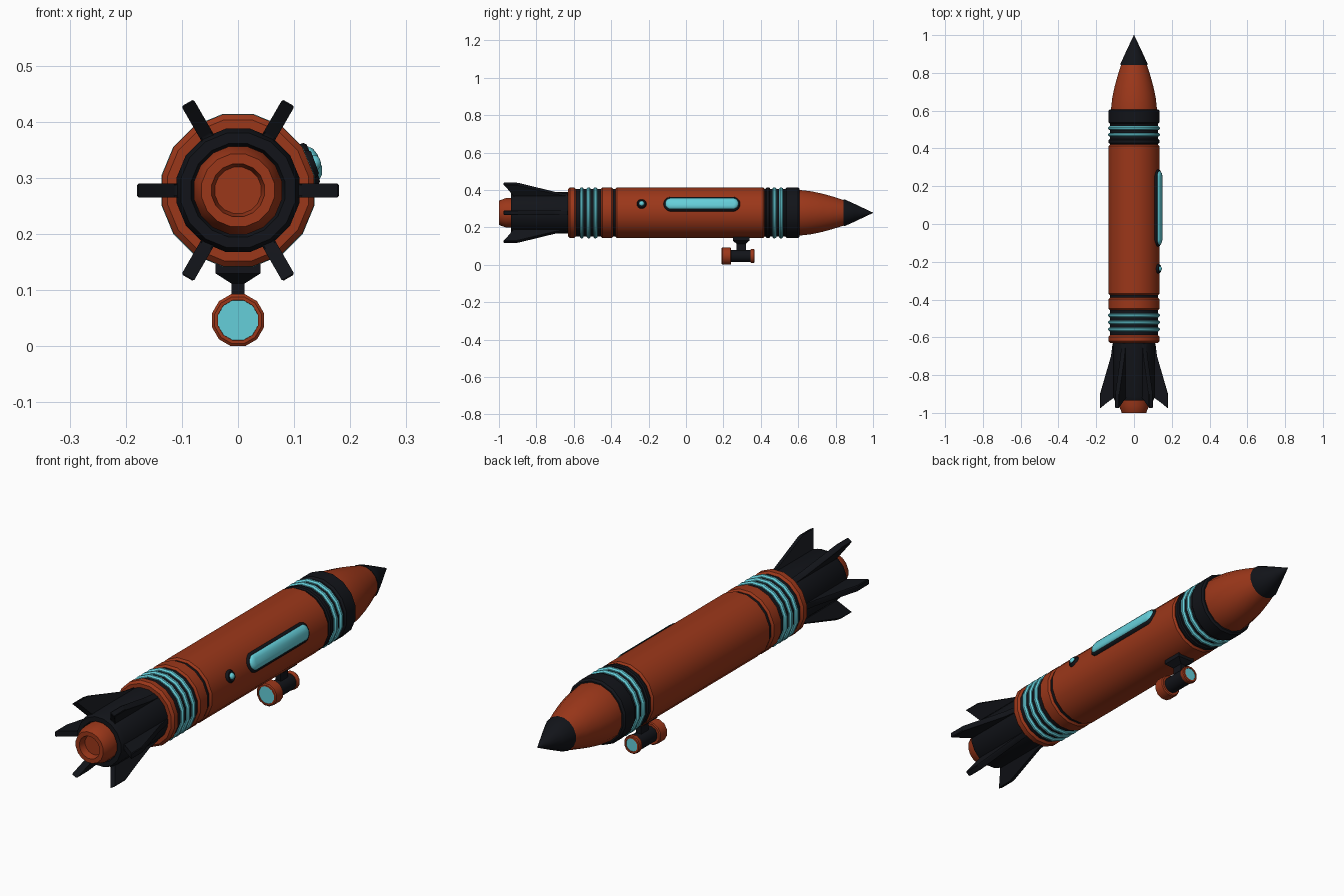
import bpy, bmesh, math
from mathutils import Matrix, Vector

if "Cube" in bpy.data.objects:
    bpy.data.objects.remove(bpy.data.objects["Cube"])

AXIS_Z = 0.278
N = 16


def material(name, rgb):
    m = bpy.data.materials.new(name)
    m.diffuse_color = (*rgb, 1)
    m.use_nodes = True
    m.node_tree.nodes["Principled BSDF"].inputs["Base Color"].default_value = m.diffuse_color
    return m


RUST = material("rust", (0.33, 0.038, 0.01))
BLACK = material("black", (0.006, 0.007, 0.01))
CYAN = material("cyan", (0.13, 0.62, 0.70))


def finish(name, bm, mat, angle=35):
    bmesh.ops.remove_doubles(bm, verts=bm.verts, dist=1e-5)
    bmesh.ops.recalc_face_normals(bm, faces=bm.faces)
    me = bpy.data.meshes.new(name)
    bm.to_mesh(me)
    bm.free()
    me.materials.append(mat)
    ob = bpy.data.objects.new(name, me)
    bpy.context.collection.objects.link(ob)
    bpy.ops.object.select_all(action='DESELECT')
    ob.select_set(True)
    bpy.context.view_layer.objects.active = ob
    bpy.ops.object.shade_smooth_by_angle(angle=math.radians(angle))
    return ob


def loft(bm, rings):
    """Skin a list of equal-length point rings and cap both ends."""
    vs = [[bm.verts.new(p) for p in r] for r in rings]
    for a, b in zip(vs, vs[1:]):
        for i in range(len(a)):
            j = (i + 1) % len(a)
            bm.faces.new((a[i], a[j], b[j], b[i]))
    bm.faces.new(vs[0])
    bm.faces.new(vs[-1])


def lathe(name, profile, mat, z=AXIS_Z, n=N):
    """Revolve (y, radius) points about an axis along y."""
    bm = bmesh.new()
    turns = [2 * math.pi * (i + 0.5) / n for i in range(n)]
    loft(bm, [[(r * math.cos(a), y, z + r * math.sin(a)) for a in turns] for y, r in profile])
    return finish(name, bm, mat)


def band(name, y0, y1, r, mat, b=0.008, **kw):
    """Cylinder with bevelled rims."""
    return lathe(name, [(y0, r - b), (y0 + b, r), (y1 - b, r), (y1, r - b)], mat, **kw)


# Hull
band("main_hull", -0.377, 0.42, 0.138, RUST)
band("hull_groove", -0.40, -0.36, 0.129, BLACK, b=0.002)
band("rear_collar", -0.455, -0.39, 0.138, RUST)
band("rear_core", -0.60, -0.44, 0.129, BLACK, b=0.002)
band("rear_rim", -0.63, -0.587, 0.138, RUST, b=0.01)
band("front_core", 0.41, 0.55, 0.129, BLACK, b=0.002)
band("front_rear_ring", 0.425, 0.45, 0.137, BLACK, b=0.005)
band("front_collar", 0.53, 0.607, 0.138, BLACK)
for i, y in enumerate((-0.558, -0.521, -0.484, 0.473, 0.508)):
    band(f"glow_ring_{i}", y - 0.010, y + 0.010, 0.139, CYAN, b=0.006)

# Nose
lathe("nose", [(0.59, 0.124), (0.61, 0.124), (0.67, 0.117), (0.73, 0.104),
               (0.79, 0.087), (0.85, 0.067)], RUST)
lathe("nose_tip", [(0.843, 0.066), (0.843, 0.072), (0.85, 0.072), (0.90, 0.049),
                   (0.95, 0.025), (1.0, 0.001)], BLACK)

# Tail and nozzle
lathe("tail", [(-0.61, 0.112), (-0.915, 0.112), (-0.935, 0.104), (-0.935, 0.085),
               (-0.92, 0.08)], BLACK)
lathe("nozzle", [(-0.91, 0.08), (-0.962, 0.08), (-0.99, 0.07), (-1.0, 0.066),
                 (-1.0, 0.048), (-0.97, 0.042)], RUST)

# Six swept fins
FIN = [(-0.63, 0.09), (-0.63, 0.113), (-0.70, 0.122), (-0.90, 0.18), (-0.977, 0.18),
       (-0.92, 0.112), (-0.92, 0.09)]
for k in range(6):
    bm = bmesh.new()
    loft(bm, [[(r, y, t) for y, r in FIN] for t in (-0.0125, 0.0125)])
    bmesh.ops.bevel(bm, geom=bm.edges[:], offset=0.003, segments=1, affect='EDGES')
    bm.transform(Matrix.Translation((0, 0, AXIS_Z)) @ Matrix.Rotation(k * math.pi / 3, 4, 'Y'))
    finish(f"fin_{k}", bm, BLACK, 25)


# Window and port on the right flank: stacked stadium outlines
def flank_pad(name, y, half, layers, mat, tilt=20):
    """layers are (outline radius, distance from hull axis)."""
    bm = bmesh.new()
    rings = []
    for w, h in layers:
        ring = []
        for i in range(24):
            a = 2 * math.pi * (i + 0.5) / 24
            ring.append((h, y + w * math.cos(a) + math.copysign(half, math.cos(a)),
                         w * math.sin(a)))
        rings.append(ring)
    loft(bm, rings)
    bm.transform(Matrix.Translation((0, 0, AXIS_Z)) @
                 Matrix.Rotation(-math.radians(tilt), 4, 'Y'))
    finish(name, bm, mat, 50)


flank_pad("window_frame", 0.085, 0.165, [(0.04, 0.12), (0.04, 0.138), (0.035, 0.143),
                                         (0.028, 0.143)], BLACK)
flank_pad("window_glass", 0.085, 0.165, [(0.031, 0.13), (0.031, 0.144), (0.024, 0.151),
                                         (0.012, 0.155)], CYAN)
flank_pad("port_frame", -0.237, 0, [(0.026, 0.12), (0.026, 0.139), (0.021, 0.146),
                                    (0.014, 0.146)], BLACK)
flank_pad("port_glass", -0.237, 0, [(0.014, 0.13), (0.014, 0.147), (0.010, 0.153),
                                    (0.004, 0.156)], CYAN)

# Scope hanging below
SZ = 0.0465
lathe("scope_hood", [(0.20, 0.036), (0.19, 0.037), (0.19, 0.043), (0.194, 0.048),
                     (0.237, 0.048), (0.241, 0.044)], RUST, SZ, 12)
lathe("scope_rear_lens", [(0.193, 0.037), (0.21, 0.037)], CYAN, SZ, 12)
band("scope_tube", 0.23, 0.355, 0.034, BLACK, b=0.003, z=SZ, n=12)
lathe("scope_front_ring", [(0.345, 0.036), (0.348, 0.038), (0.363, 0.038), (0.367, 0.035),
                           (0.367, 0.028), (0.36, 0.027)], RUST, SZ, 12)
lathe("scope_front_lens", [(0.35, 0.028), (0.364, 0.028)], CYAN, SZ, 12)

# Scope mount: narrow post flaring into a plate under the hull
bm = bmesh.new()
loft(bm, [[(sx * hx, 0.295 + sy * hy, z) for sx, sy in ((-1, -1), (1, -1), (1, 1), (-1, 1))]
          for z, hx, hy in ((0.07, 0.012, 0.025), (0.112, 0.012, 0.025), (0.13, 0.04, 0.045),
                            (0.152, 0.04, 0.045))])
finish("scope_mount", bm, BLACK, 25)
